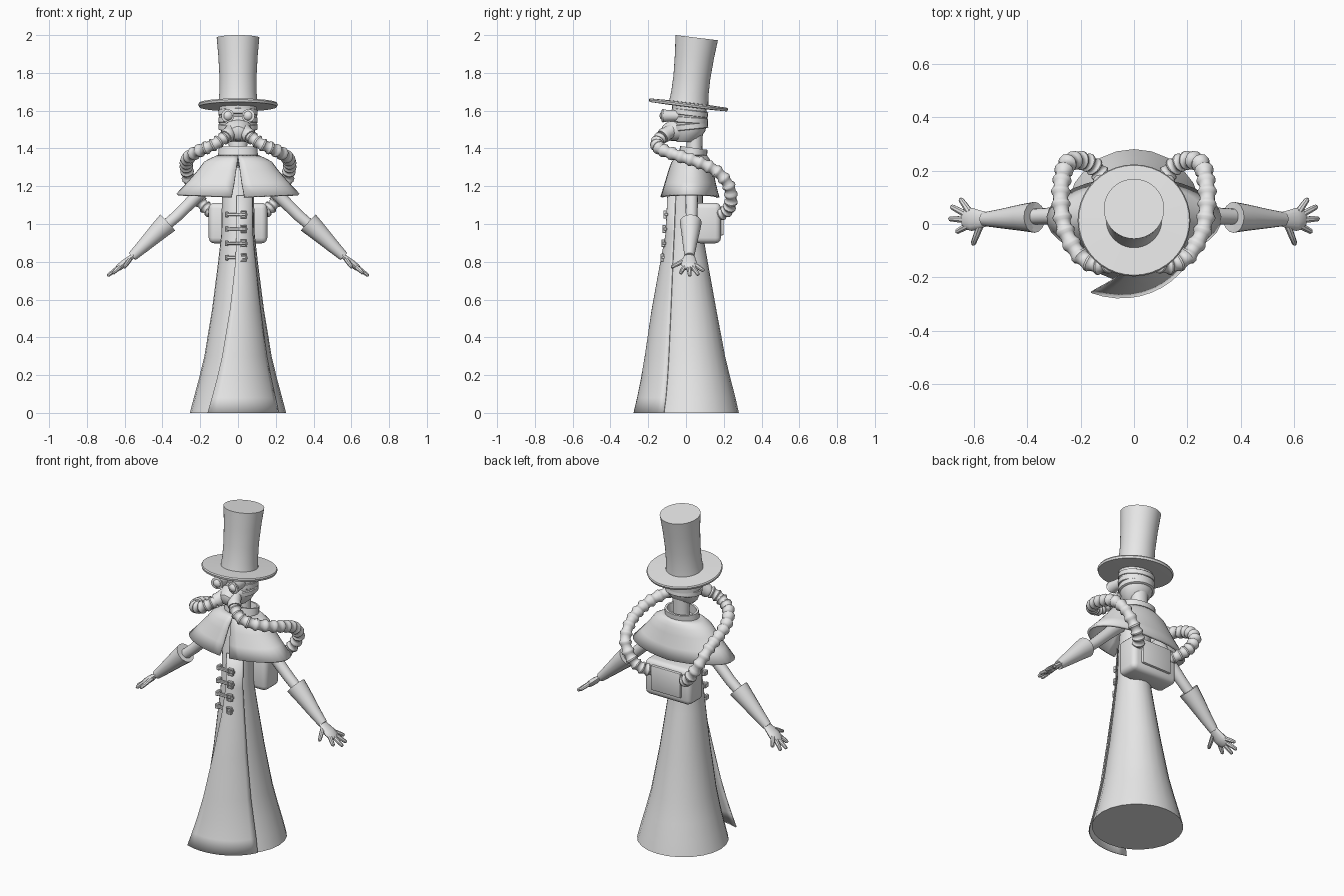
import bpy, bmesh, math
from mathutils import Vector, Matrix

if "Cube" in bpy.data.objects:
    bpy.data.objects.remove(bpy.data.objects["Cube"], do_unlink=True)

grey = bpy.data.materials.new("light grey")
grey.use_nodes = True
grey.diffuse_color = (0.8, 0.8, 0.8, 1)
grey.node_tree.nodes["Principled BSDF"].inputs["Base Color"].default_value = (0.8, 0.8, 0.8, 1)
parts = []


def finish(name, bm):
    bmesh.ops.recalc_face_normals(bm, faces=bm.faces)
    mesh = bpy.data.meshes.new(name)
    bm.to_mesh(mesh)
    bm.free()
    mesh.materials.append(grey)
    ob = bpy.data.objects.new(name, mesh)
    bpy.context.collection.objects.link(ob)
    parts.append(ob)
    return ob


def loft(name, rings, closed=True, caps=True):
    """Skin a list of point rings."""
    bm = bmesh.new()
    rows = [[bm.verts.new(p) for p in ring] for ring in rings]
    n = len(rows[0])
    for a, b in zip(rows, rows[1:]):
        for i in range(n if closed else n - 1):
            j = (i + 1) % n
            bm.faces.new((a[i], a[j], b[j], b[i]))
    if closed and caps:
        bm.faces.new(rows[0])
        bm.faces.new(rows[-1])
    return finish(name, bm)


def ellipse(z, rx, cy, ry, n=24):
    turns = [math.tau * i / n for i in range(n)]
    return [Vector((rx * math.cos(a), cy + ry * math.sin(a), z)) for a in turns]


def solid(name, levels, n=24, caps=True):
    return loft(name, [ellipse(*lv, n) for lv in levels], caps=caps)


def sweep(name, path, radii, n=10, flat=1.0, up=(0, 1, 0)):
    """Tube along a path; flat squashes it across the up direction."""
    path = [Vector(p) for p in path]
    rings, u = [], Vector(up)
    for i, p in enumerate(path):
        t = (path[min(i + 1, len(path) - 1)] - path[max(i - 1, 0)]).normalized()
        u = (u - t * u.dot(t)).normalized()
        v = t.cross(u)
        turns = [math.tau * k / n for k in range(n)]
        rings.append([p + radii[i] * (u * math.cos(a) + v * math.sin(a) * flat) for a in turns])
    return loft(name, rings)


def spline(points, steps):
    """Smooth path through the points."""
    pts = [Vector(p) for p in points]
    pts = [2 * pts[0] - pts[1]] + pts + [2 * pts[-1] - pts[-2]]
    out = []
    for a, b, c, d in zip(pts, pts[1:], pts[2:], pts[3:]):
        for s in range(steps):
            t = s / steps
            out.append(0.5 * (2 * b + (c - a) * t + (2 * a - 5 * b + 4 * c - d) * t ** 2
                              + (3 * b - a - 3 * c + d) * t ** 3))
    return out + [pts[-2]]


def box(name, centre, size, bevel=0.0, segments=3):
    bm = bmesh.new()
    bmesh.ops.create_cube(bm, size=1, matrix=Matrix.Translation(centre) @ Matrix.Diagonal((*size, 1)))
    if bevel:
        bmesh.ops.bevel(bm, geom=bm.edges[:], offset=bevel, segments=segments, affect='EDGES', profile=0.5)
    return finish(name, bm)


def thicken(ob, amount):
    mod = ob.modifiers.new("thickness", 'SOLIDIFY')
    mod.thickness = amount
    mod.offset = 0


# Long robe
robe = [(0, .255, .03, .25), (.08, .234, .03, .232), (.18, .207, .026, .21), (.3, .178, .02, .187),
        (.55, .137, .01, .15), (.8, .105, 0, .115), (.95, .088, -.005, .094), (1.15, .085, 0, .09),
        (1.3, .1, .03, .07)]
solid("robe", robe)

# Overlapping front flap, its free edge standing off the robe
flap = []
for z, rx, cy, ry in robe[:-1]:
    low = max(0, 1 - z / 0.85)
    row = []
    for i in range(11):
        t = i / 10
        a = math.radians(-35 - t * (60 + 24 * low))
        off = 0.006 + t * 0.07 * low ** 0.6
        row.append(((rx + off) * math.cos(a), cy + (ry + off) * math.sin(a), z))
    flap.append(row)
thicken(loft("robe_flap", flap, closed=False), 0.006)

# Buckled straps down the chest
for k in range(4):
    z = 1.05 - k * 0.076
    y = -0.105 - k * 0.005
    box(f"strap_{k}", (-.005, y, z), (.11, .018, .016), .003, 1)
    box(f"strap_end_{k}", (-.06, y + .012, z), (.02, .035, .03), .004, 1)
    for dx in (-.014, .014):
        box(f"buckle_side_{k}", (.03 + dx, y - .006, z), (.007, .018, .04), .002, 1)
    for dz in (-.017, .017):
        box(f"buckle_bar_{k}", (.03, y - .006, z + dz), (.034, .018, .007), .002, 1)

# Short shoulder cape with a slit at the front
cape = []
for z, rx, cy, ry, gap in [(1.36, .1, .035, .07, .3), (1.342, .14, .03, .088, .6), (1.322, .175, .028, .1, 1.5),
                           (1.28, .205, .025, .112, 3), (1.21, .262, .022, .13, 4.5), (1.14, .322, .02, .15, 6)]:
    row = []
    for i in range(33):
        a = math.radians(-90 + gap + (360 - 2 * gap) * i / 32)
        lift = 0.015 * abs(math.cos(a)) * (rx / .322) ** 3
        row.append((rx * math.cos(a), cy + ry * math.sin(a), z + lift))
    cape.append(row)
thicken(loft("shoulder_cape", cape, closed=False), 0.014)

# Collar and neck
collar = solid("collar", [(-.05, .108, 0, .078), (.035, .103, 0, .073), (.035, .09, 0, .062), (-.02, .085, 0, .058)])
collar.location = (0, .037, 1.368)
collar.rotation_euler.x = math.radians(-8)
solid("neck", [(1.33, .055, .04, .045), (1.4, .048, .045, .042), (1.52, .055, .045, .045)], 16)

# Wrapped head
solid("head", [(1.435, .05, .0, .05), (1.455, .072, .008, .066), (1.49, .09, .017, .084), (1.53, .099, .02, .091),
               (1.58, .1, .02, .092), (1.63, .098, .015, .09)])
for k, (z, tilt) in enumerate([(1.515, 6), (1.55, -4), (1.588, -7)]):
    wrap = solid(f"head_wrap_{k}", [(-.016, .098, 0, .092), (-.013, .104, 0, .097),
                                    (.013, .104, 0, .097), (.016, .098, 0, .092)])
    wrap.location = (0, .02, z)
    wrap.rotation_euler.x = math.radians(tilt)

# Mask snout
sweep("mask_snout", [(0, -.04, 1.50), (0, -.085, 1.49), (0, -.115, 1.48), (0, -.125, 1.477)],
      [.075, .062, .045, .025], 16, .85, (1, 0, 0))

# Top hat
hat = solid("top_hat", [(-.012, .09, 0, .09), (-.009, .207, 0, .207), (.003, .211, 0, .211), (.01, .207, 0, .207),
                        (.013, .104, 0, .104), (.06, .099, 0, .099), (.15, .098, 0, .098),
                        (.26, .104, 0, .104), (.359, .113, 0, .113)], 40)
hat.location = (0, .013, 1.63)
hat.rotation_euler.x = math.radians(-7)

# Backpack with rear panel
box("backpack", (0, .115, 1.005), (.31, .14, .215), .03)
box("backpack_panel", (0, .187, 1.015), (.2, .024, .15), .006, 2)

for s, side in ((1, "left"), (-1, "right")):
    def m(*points):
        return [(s * x, y, z) for x, y, z in points]

    # Goggle
    sweep(side + "_goggle", m((.05, -.04, 1.573), (.054, -.1, 1.573), (.055, -.122, 1.573), (.055, -.124, 1.573),
                              (.056, -.118, 1.573)), [.028, .031, .035, .035, .026], 20, 1, (0, 0, 1))
    sweep(side + "_lens", m((.055, -.11, 1.573), (.055, -.126, 1.573), (.056, -.136, 1.573), (.056, -.14, 1.573)),
          [.027, .025, .016, .004], 20, 1, (0, 0, 1))

    # Mask outlet
    sweep(side + "_mask_outlet", m((.025, -.06, 1.505), (.05, -.105, 1.477), (.056, -.115, 1.47), (.065, -.125, 1.462)),
          [.036, .036, .04, .036], 16)

    # Ribbed hose from mask to backpack
    path = spline(m((.035, -.09, 1.485), (.075, -.135, 1.455), (.13, -.155, 1.42), (.2, -.12, 1.39),
                    (.255, -.03, 1.358), (.273, .07, 1.325), (.27, .16, 1.28), (.25, .225, 1.205),
                    (.2, .238, 1.12), (.15, .215, 1.07), (.11, .165, 1.045)), 12)
    sweep(side + "_hose", path, [(.036, .036, .03, .028, .028, .03)[i % 6] for i in range(len(path))], 14)

    # Arm and flared glove cuff
    sweep(side + "_arm", m((.13, .02, 1.24), (.22, .03, 1.145), (.32, .03, 1.045), (.45, .025, .935)),
          [.045, .034, .031, .028], 14)
    sweep(side + "_cuff", m((.43, .025, .955), (.375, .025, 1.005), (.372, .025, 1.008), (.42, .024, .963),
                            (.5, .02, .885), (.56, .018, .828)), [.042, .054, .058, .05, .036, .026], 16)

    # Hand with five spread fingers
    sweep(side + "_palm", m((.545, .018, .842), (.575, .017, .815), (.605, .017, .79), (.63, .02, .77), (.64, .021, .762)),
          [.025, .034, .043, .04, .025], 14, .45)
    fingers = [((.615, .045, .785), (.65, .095, .752)), ((.628, .036, .773), (.685, .066, .73)),
               ((.632, .016, .77), (.692, .02, .725)), ((.622, -.006, .777), (.665, -.03, .738)),
               ((.575, -.005, .81), (.603, -.078, .77))]
    for k, (root, tip) in enumerate(fingers):
        root, tip = Vector(root), Vector(tip)
        pts = [root.lerp(tip, t) for t in (0, .5, .92, 1)]
        sweep(f"{side}_finger_{k}", m(*pts), [.0135, .012, .01, .005], 8, 1, (0, .3, 1))

# Smooth shading that keeps hard edges
bpy.ops.object.select_all(action='DESELECT')
for ob in parts:
    ob.select_set(True)
bpy.context.view_layer.objects.active = parts[0]
bpy.ops.object.shade_smooth_by_angle(angle=math.radians(35))
